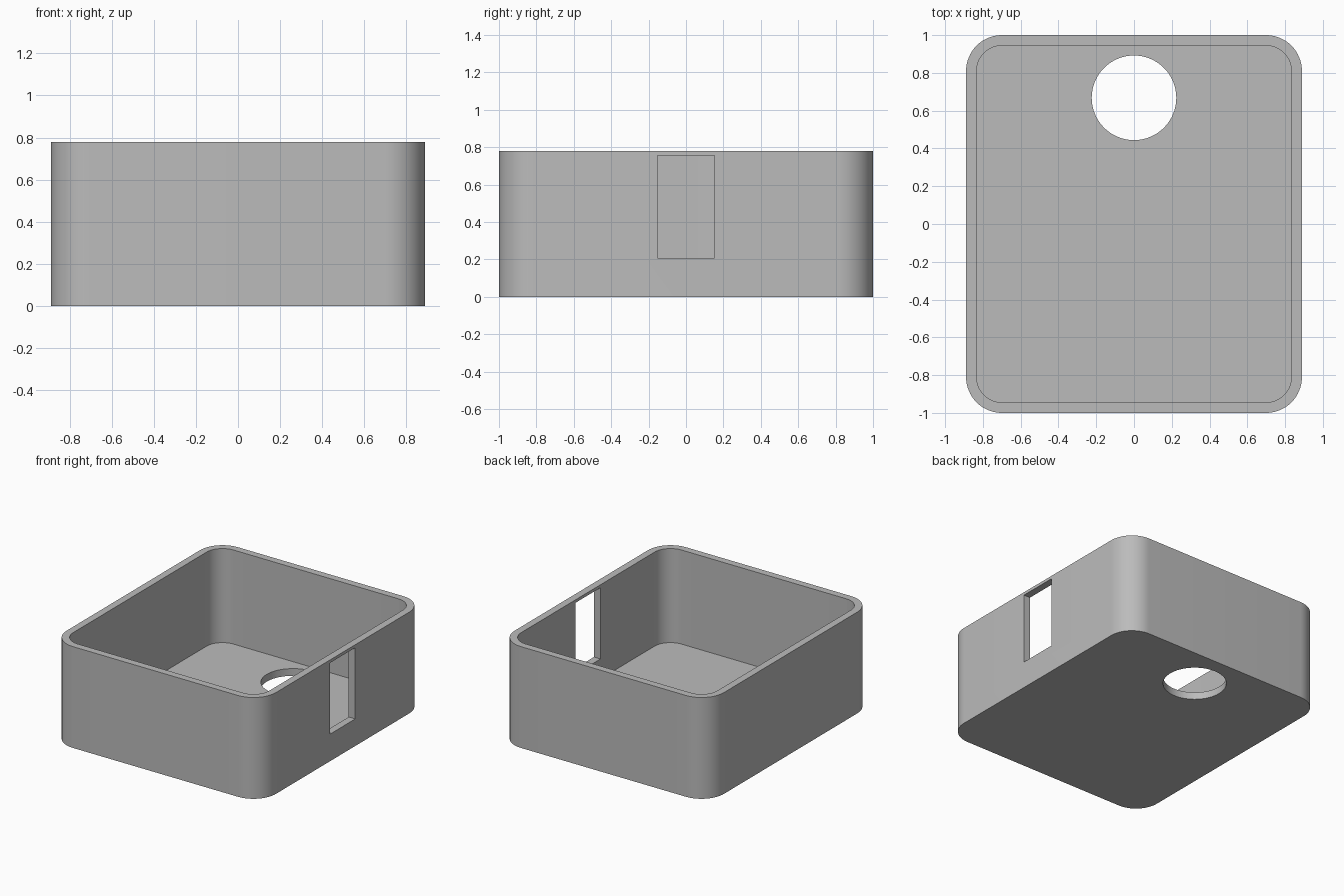
import bpy, bmesh
from math import cos, sin, pi, radians

if "Cube" in bpy.data.objects:
    bpy.data.objects.remove(bpy.data.objects["Cube"], do_unlink=True)

HALF_X, HALF_Y, HEIGHT = 0.889, 1.0, 0.778
WALL, RADIUS = 0.0556, 0.19

grey = bpy.data.materials.new("plain grey")
grey.use_nodes = True
colour = (0.5, 0.5, 0.5, 1)
grey.diffuse_color = colour
grey.node_tree.nodes["Principled BSDF"].inputs["Base Color"].default_value = colour


def rounded_outline(hx, hy, r, steps=16):
    points = []
    for corner, (sx, sy) in enumerate([(1, 1), (-1, 1), (-1, -1), (1, -1)]):
        for i in range(steps + 1):
            a = (corner + i / steps) * pi / 2
            points.append((sx * (hx - r) + r * cos(a), sy * (hy - r) + r * sin(a)))
    return points


def prism(name, outline, z0, z1):
    bm = bmesh.new()
    face = bm.faces.new([bm.verts.new((x, y, z0)) for x, y in outline])
    top = bmesh.ops.extrude_face_region(bm, geom=[face])["geom"]
    verts = [v for v in top if isinstance(v, bmesh.types.BMVert)]
    bmesh.ops.translate(bm, verts=verts, vec=(0, 0, z1 - z0))
    bmesh.ops.recalc_face_normals(bm, faces=bm.faces)
    mesh = bpy.data.meshes.new(name)
    bm.to_mesh(mesh)
    bm.free()
    obj = bpy.data.objects.new(name, mesh)
    mesh.materials.append(grey)
    bpy.context.collection.objects.link(obj)
    return obj


# Open tray body
body = prism("box_body", rounded_outline(HALF_X, HALF_Y, RADIUS), 0, HEIGHT)

# Cutters: cavity, round floor hole, tall slot in the +x wall
cavity = prism("cavity_cutter",
               rounded_outline(HALF_X - WALL, HALF_Y - WALL, RADIUS - WALL),
               WALL, HEIGHT + 0.2)
hole = prism("floor_hole_cutter",
             [(0.224 * cos(i * pi / 32), 0.668 + 0.224 * sin(i * pi / 32)) for i in range(64)],
             -0.1, 0.15)
slot = prism("side_slot_cutter",
             [(0.7, -0.153), (1, -0.153), (1, 0.153), (0.7, 0.153)], 0.208, 0.755)

bpy.context.view_layer.objects.active = body
body.select_set(True)
for cutter in (cavity, hole, slot):
    mod = body.modifiers.new(cutter.name, "BOOLEAN")
    mod.operation = "DIFFERENCE"
    mod.solver = "EXACT"
    mod.object = cutter
    bpy.ops.object.modifier_apply(modifier=mod.name)
    bpy.data.objects.remove(cutter, do_unlink=True)

bpy.ops.object.shade_smooth_by_angle(angle=radians(30))
